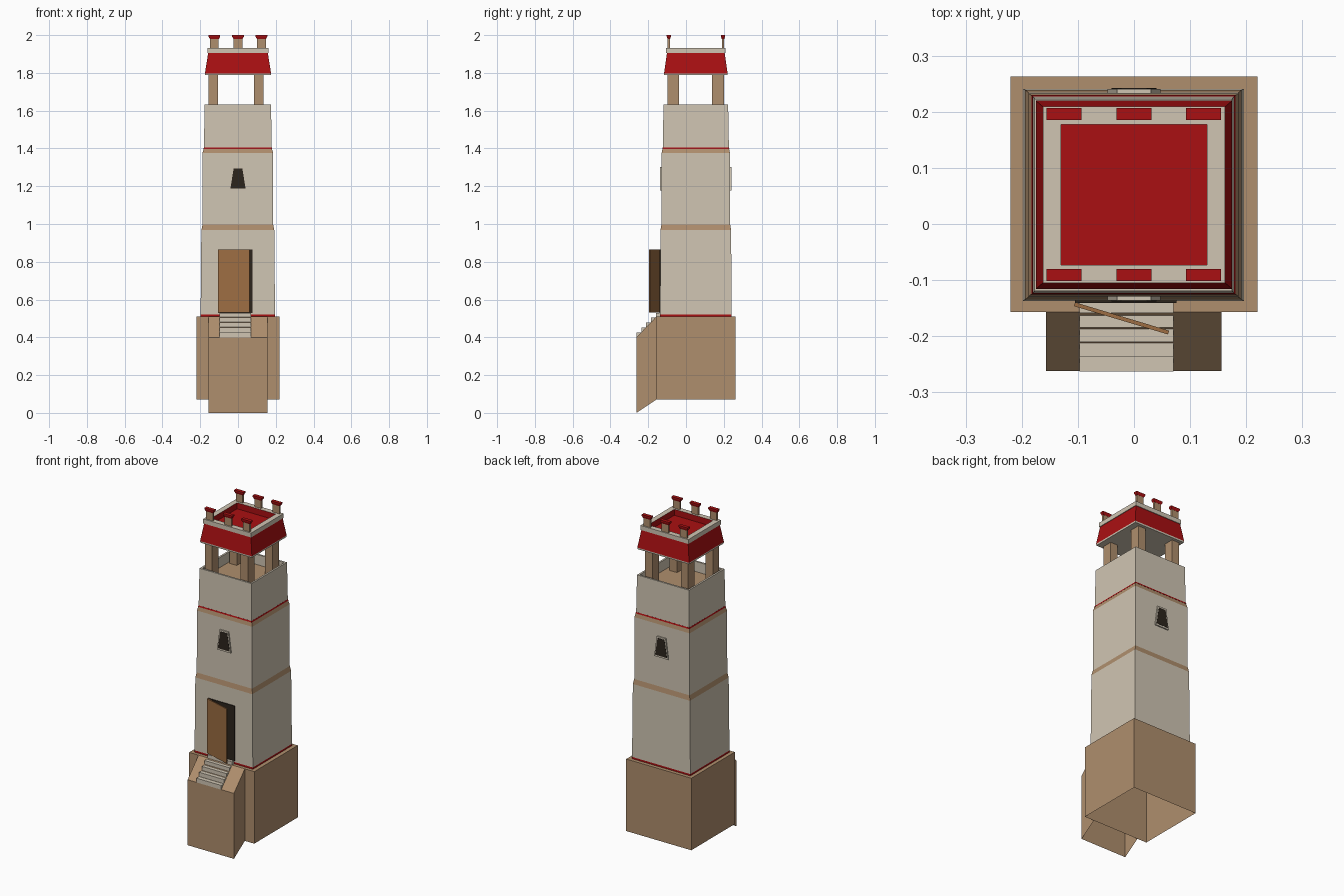
import bpy, bmesh, math

if "Cube" in bpy.data.objects:
    bpy.data.objects.remove(bpy.data.objects["Cube"])

def material(name, rgb):
    m = bpy.data.materials.new(name)
    m.diffuse_color = (*rgb, 1)
    m.use_nodes = True
    m.node_tree.nodes["Principled BSDF"].inputs["Base Color"].default_value = m.diffuse_color
    return m

MATS = [material("tan stone", (0.43, 0.272, 0.153)),
        material("cream plaster", (0.63, 0.56, 0.45)),
        material("deep red", (0.40, 0.005, 0.006)),
        material("door wood", (0.34, 0.155, 0.056)),
        material("dark opening", (0.025, 0.018, 0.012))]
TAN, CREAM, RED, WOOD, DARK = range(5)

def finish(name, bm):
    me = bpy.data.meshes.new(name)
    bm.to_mesh(me)
    bm.free()
    for m in MATS:
        me.materials.append(m)
    ob = bpy.data.objects.new(name, me)
    bpy.context.collection.objects.link(ob)
    return ob

def loft(name, cx, cy, rings, mats, bottom=None, top=None):
    """Stack rectangular rings (half x, half y, z); mats colours each segment, bottom/top colour the caps."""
    bm = bmesh.new()
    vs = [[bm.verts.new((cx + sx * hx, cy + sy * hy, z))
           for sx, sy in ((-1, -1), (1, -1), (1, 1), (-1, 1))] for hx, hy, z in rings]
    for a, b, m in zip(vs, vs[1:], mats):
        for i in range(4):
            j = (i + 1) % 4
            bm.faces.new((a[i], a[j], b[j], b[i])).material_index = m
    if bottom is not None:
        bm.faces.new(vs[0][::-1]).material_index = bottom
    if top is not None:
        bm.faces.new(vs[-1]).material_index = top
    return finish(name, bm)

def box(name, x0, x1, y0, y1, z0, z1, m):
    hx, hy = (x1 - x0) / 2, (y1 - y0) / 2
    return loft(name, (x0 + x1) / 2, (y0 + y1) / 2, [(hx, hy, z0), (hx, hy, z1)], [m], m, m)

def plate(name, pts, y0, y1, m):
    """Extrude an x-z outline between two y values."""
    bm = bmesh.new()
    a = [bm.verts.new((x, y0, z)) for x, z in pts]
    b = [bm.verts.new((x, y1, z)) for x, z in pts]
    n = len(pts)
    bm.faces.new(a)
    bm.faces.new(b[::-1])
    for i in range(n):
        bm.faces.new((a[i], b[i], b[(i + 1) % n], a[(i + 1) % n]))
    for f in bm.faces:
        f.material_index = m
    bmesh.ops.recalc_face_normals(bm, faces=bm.faces)
    return finish(name, bm)

CY = 0.052

# stone base, open underneath
loft("base", 0, 0.053, [(0.22, 0.21, 0.07), (0.22, 0.21, 0.51)], [TAN], None, TAN)

# tower: red foot strip, three tapering storeys, sloped bands, parapet and sunken floor
loft("tower", -0.001, CY,
     [(0.197, 0.189, 0.51), (0.197, 0.189, 0.521), (0.193, 0.187, 0.967), (0.187, 0.182, 0.997),
      (0.187, 0.181, 1.375), (0.179, 0.175, 1.405), (0.176, 0.171, 1.632),
      (0.165, 0.160, 1.632), (0.165, 0.160, 1.57)],
     [RED, CREAM, TAN, CREAM, TAN, CREAM, CREAM, CREAM], None, TAN)
# thin red line above the upper band
loft("upper_band_line", -0.001, CY, [(0.1815, 0.1775, 1.398), (0.1795, 0.1755, 1.406)], [RED], RED, RED)

# stair block: sloped top and sloped open underside
bm = bmesh.new()
side = [(-0.262, 0.0), (-0.262, 0.4), (-0.157, 0.51), (-0.157, 0.07)]
l = [bm.verts.new((-0.157, y, z)) for y, z in side]
r = [bm.verts.new((0.156, y, z)) for y, z in side]
bm.faces.new(l[::-1])
bm.faces.new(r)
for i in range(2):
    bm.faces.new((l[i], r[i], r[i + 1], l[i + 1]))
bmesh.ops.recalc_face_normals(bm, faces=bm.faces)
finish("stair_block", bm)

# steps
for i in range(5):
    y = -0.262 + 0.0262 * i
    box(f"step_{i + 1}", -0.097, 0.07, y - 0.001, min(y + 0.0272, -0.136),
        0.4 + 0.026 * i, 0.4 + 0.026 * (i + 1), CREAM)

# doorway and open door leaf
plate("doorway", [(-0.105, 0.53), (0.076, 0.53), (0.076, 0.865), (-0.105, 0.865)], -0.141, -0.134, DARK)
leaf = box("door_leaf", 0, 0.175, -0.0035, 0.0035, 0.532, 0.865, WOOD)
leaf.location = (-0.106, -0.143, 0)
leaf.rotation_euler.z = -math.atan2(0.05, 0.166)

# tapered windows, front and back
for label, wall, s in (("front", -0.130, -1), ("back", 0.234, 1)):
    plate(label + "_window_frame", [(-0.047, 1.178), (0.047, 1.178), (0.030, 1.303), (-0.030, 1.303)],
          wall - s * 0.002, wall + s * 0.0065, CREAM)
    plate(label + "_window_opening", [(-0.040, 1.188), (0.040, 1.188), (0.023, 1.294), (-0.023, 1.294)],
          wall, wall + s * 0.008, DARK)

# belfry columns
for x in (-0.130, 0.111):
    for y in (-0.068, 0.169):
        box("column", x - 0.025, x + 0.025, y - 0.031, y + 0.031, 1.57, 1.79, TAN)

# roof: cream eave, red skirt, cream rim, recessed red top
loft("roof", 0, CY,
     [(0.174, 0.167, 1.788), (0.175, 0.168, 1.798), (0.158, 0.153, 1.905), (0.162, 0.157, 1.905),
      (0.162, 0.157, 1.932), (0.130, 0.125, 1.932), (0.130, 0.125, 1.895)],
     [CREAM, RED, CREAM, CREAM, CREAM, RED], CREAM, RED)

# battlement posts with flared caps
for x in (-0.125, 0, 0.124):
    for y in (-0.091, 0.196):
        loft("battlement_post", x, y, [(0.023, 0.006, 1.93), (0.023, 0.006, 1.982)], [TAN], TAN, TAN)
        loft("battlement_cap", x, y, [(0.024, 0.007, 1.980), (0.031, 0.011, 1.992), (0.031, 0.011, 2.0)],
             [RED, RED], RED, RED)
